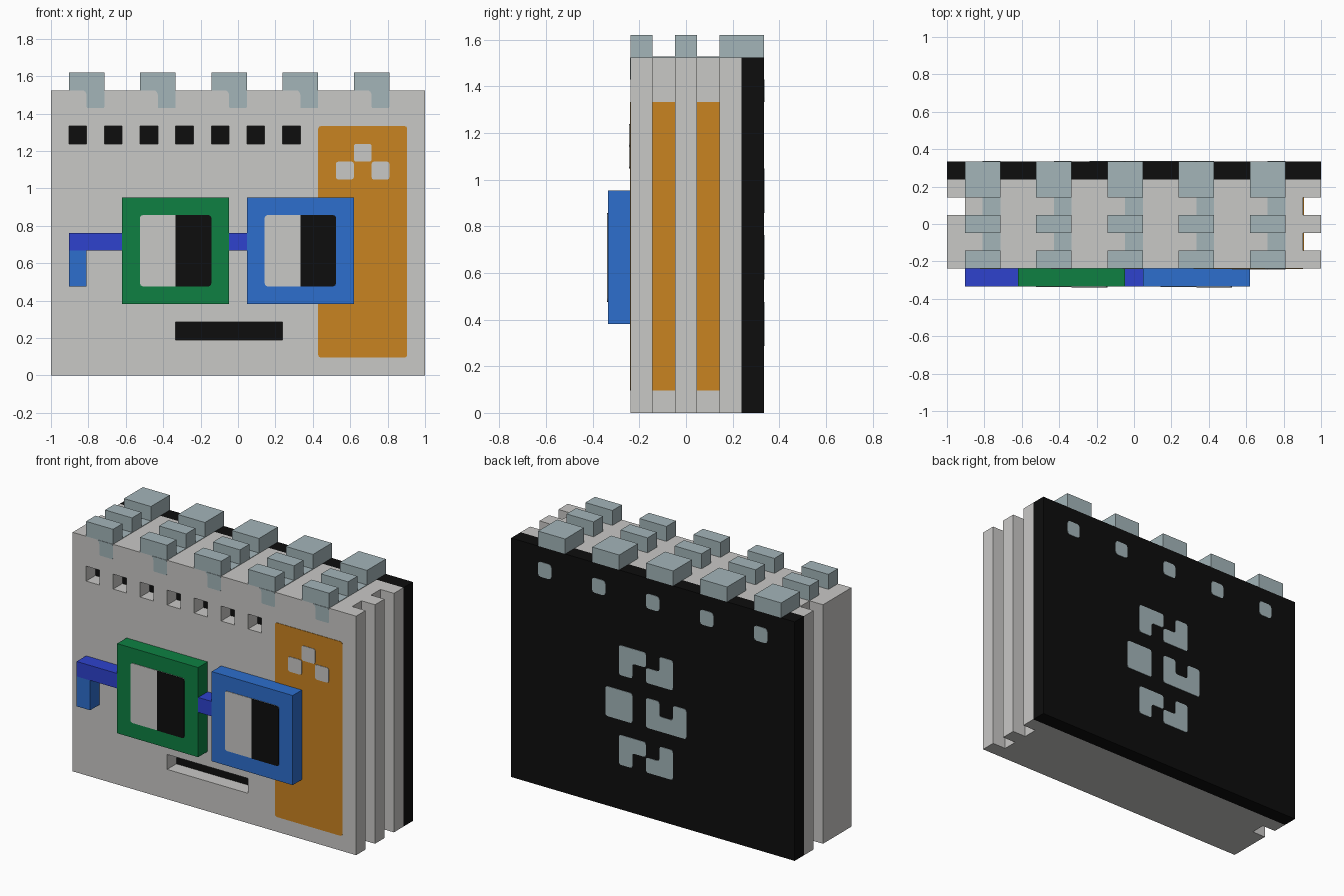
import bpy, bmesh
from mathutils import Vector

if "Cube" in bpy.data.objects:
    bpy.data.objects.remove(bpy.data.objects["Cube"])

U = 2 / 21            # one block; parts are laid out on a 21 x 7 x 17 block grid
T = 0.03              # thickness of painted plates, in blocks


def material(name, r, g, b):
    def lin(c):
        c /= 255
        return c / 12.92 if c <= 0.04045 else ((c + 0.055) / 1.055) ** 2.4
    m = bpy.data.materials.new(name)
    m.diffuse_color = (lin(r), lin(g), lin(b), 1)
    m.use_nodes = True
    m.node_tree.nodes["Principled BSDF"].inputs["Base Color"].default_value = m.diffuse_color
    return m


GREY = material("light grey", 201, 200, 198)
BLACK = material("black", 13, 13, 13)
ORANGE = material("orange", 201, 131, 33)
STEEL = material("blue grey", 163, 181, 185)
GREEN = material("green", 14, 128, 66)
BLUE = material("blue", 45, 110, 205)
INDIGO = material("deep blue", 46, 66, 205)


def rect(a, b, c, d):
    return [(a, c), (b, c), (b, d), (a, d)]


def add_prism(bm, outline, axis, lo, hi):
    """Extrude an outline along an axis; outline uses the two other axes in order."""
    def place(p, w):
        q = list(p)
        q.insert("xyz".index(axis), w)
        return Vector(((q[0] - 10.5) * U, (q[1] - 3.5) * U, q[2] * U))
    a = [bm.verts.new(place(p, lo)) for p in outline]
    b = [bm.verts.new(place(p, hi)) for p in outline]
    bm.faces.new(a)
    bm.faces.new(b[::-1])
    n = len(a)
    for i in range(n):
        bm.faces.new((a[i], b[i], b[(i + 1) % n], a[(i + 1) % n]))
    return [bm.edges.get((a[i], b[i])) for i in range(n)]


def prism(name, mat, outlines, axis, lo, hi, soft=0, soft_from=-1):
    """One object from several outlines; corners beyond soft_from are rounded."""
    bm = bmesh.new()
    rounded = []
    for o in outlines:
        edges = add_prism(bm, o, axis, lo, hi)
        rounded += [e for e, p in zip(edges, o) if p[0] > soft_from]
    if soft:
        bmesh.ops.bevel(bm, geom=rounded, offset=soft * U, segments=2,
                        profile=0.5, affect='EDGES')
    bmesh.ops.recalc_face_normals(bm, faces=bm.faces)
    me = bpy.data.meshes.new(name)
    bm.to_mesh(me)
    bm.free()
    me.materials.append(mat)
    ob = bpy.data.objects.new(name, me)
    bpy.context.collection.objects.link(ob)
    return ob


# Body with grooves down its sides, and the black back panel
body = prism("body", GREY, [[
    (0, 1), (21, 1), (21, 2), (20, 2), (20, 3), (21, 3), (21, 4), (20, 4), (20, 5),
    (21, 5), (21, 6), (0, 6), (0, 5), (1, 5), (1, 4), (0, 4)]], 'z', 0, 16)
prism("back_panel", BLACK, [rect(0, 21, 0, 16)], 'y', 6, 7)

# Square holes and mouth slot, cut one block deep with black floors
openings = [rect(x, x + 1, 13, 14) for x in range(1, 14, 2)] + [rect(7, 13, 2, 3)]
cutter = prism("opening_cutter", GREY, openings, 'y', 0.5, 2)
cutter.hide_render = True
cutter.hide_viewport = True
cut = body.modifiers.new("openings", 'BOOLEAN')
cut.operation = 'DIFFERENCE'
cut.solver = 'EXACT'
cut.object = cutter
prism("opening_floors", BLACK, openings, 'y', 2 - T, 2 + T)

# Rows of teeth along the top, with painted strips between and below them
columns = range(1, 18, 4)
for name, y0, y1 in (("front_teeth", 1, 2), ("middle_teeth", 3, 4), ("back_teeth", 5, 7)):
    prism(name, STEEL, [rect(x, x + 2, y0, y1) for x in columns], 'z', 16, 17)
prism("top_strips", STEEL, [rect(x + 1, x + 2, y, y + 1) for x in columns for y in (2, 4)],
      'z', 16 - T, 16 + T)
prism("front_drips", STEEL, [
    [(x + 1, 15), (x + 2, 15), (x + 2, 16), (x + 0.8, 16), (x + 0.95, 15.93), (x + 1, 15.8)]
    for x in columns], 'y', 1 - T, 1 + T, 0.08)
prism("back_dots", STEEL, [rect(x + 1, x + 2, 14, 15) for x in columns],
      'y', 7 - T, 7 + T, 0.2)

# Orange panel with a small three-block mark, continued inside the right grooves
prism("orange_panel", ORANGE, [rect(15, 20, 1, 14)], 'y', 1 - T, 1 + T, 0.15)
prism("panel_mark", GREY, [rect(17, 18, 12, 13), rect(16, 17, 11, 12), rect(18, 19, 11, 12)],
      'y', 1 - 2 * T, 1 + T, 0.12)
prism("groove_panels", ORANGE, [rect(y, y + 1, 1, 14) for y in (2, 4)], 'x', 20 - T, 20 + T)

# Glasses: two frames with painted lenses, bridge, arm and hook
for side, x, mat in (("left", 4, GREEN), ("right", 11, BLUE)):
    prism(side + "_frame", mat, [rect(x, x + 6, 4, 10)], 'y', 0, 1)
    prism(side + "_lens", GREY, [rect(x + 1, x + 5, 5, 9)], 'y', -T, T, 0.15)
    prism(side + "_pupil", BLACK, [rect(x + 3, x + 5, 5, 9)], 'y', -2 * T, T, 0.15, x + 4)
prism("glasses_bridge", INDIGO, [rect(10, 11, 7, 8)], 'y', 0, 1)
prism("glasses_arm", INDIGO, [rect(1, 4, 7, 8)], 'y', 0, 1)
prism("glasses_hook", BLUE, [rect(1, 2, 5, 7)], 'y', 0, 1)

# Block pattern painted on the back: u counts from the right edge, w down from the top
hook_a = [(8, 0), (10, 0), (10, 1), (9, 1), (9, 2), (8, 2)]
hook_b = [(11, 0), (12, 0), (12, 2), (10, 2), (10, 1), (11, 1)]
cup = [(10, 8), (11, 8), (11, 9), (12, 9), (12, 8), (13, 8), (13, 10), (10, 10)]
shapes = [rect(7, 9, 8, 10), cup]
for w in (5, 11):
    shapes += [[(u, v + w) for u, v in h] for h in (hook_a, hook_b)]
prism("back_pattern", STEEL, [[(21 - u, 16 - w) for u, w in s] for s in shapes],
      'y', 7 - T, 7 + T, 0.15)
